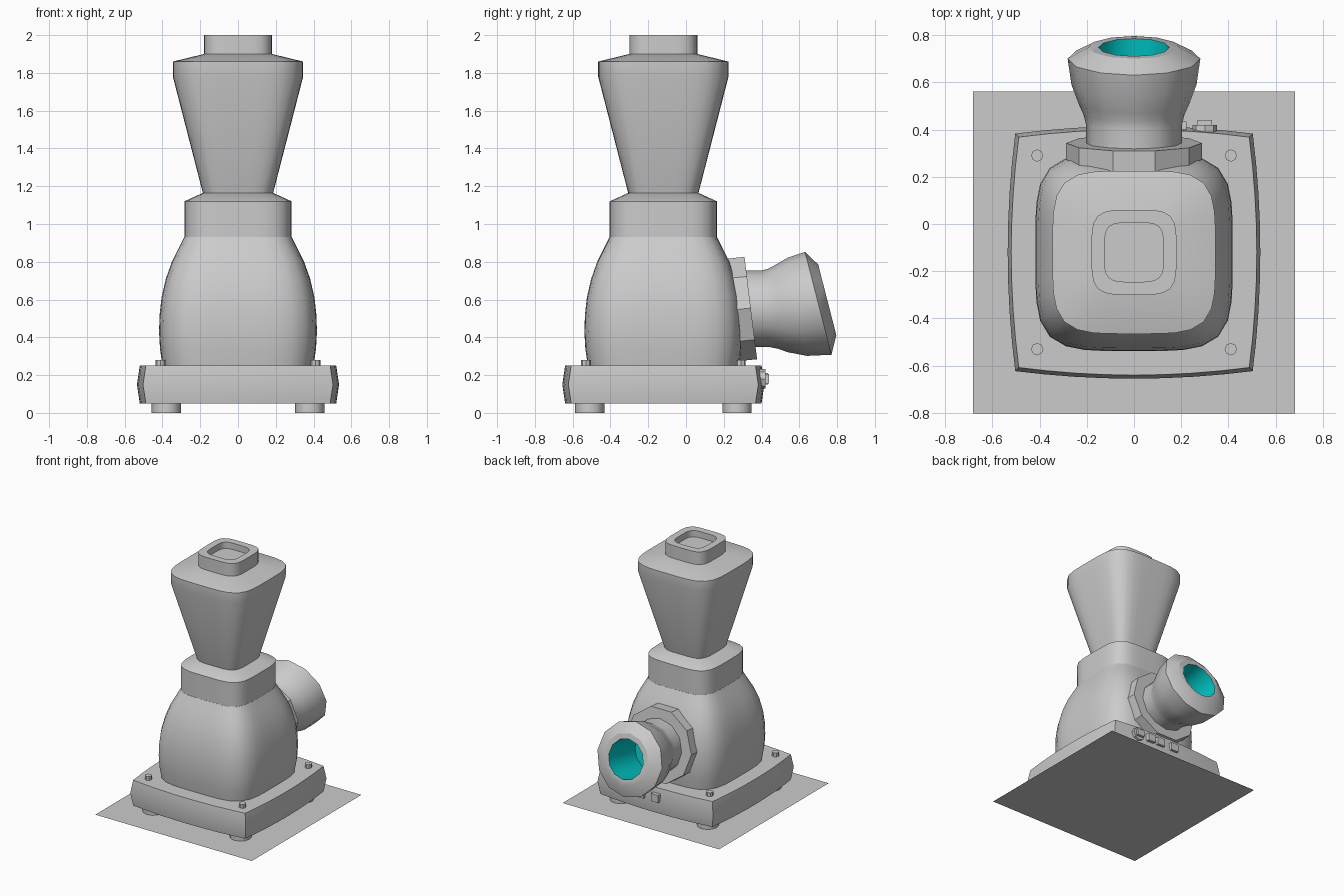
import bpy, bmesh, math
from mathutils import Vector, Matrix

cube = bpy.data.objects.get("Cube")
if cube:
    bpy.data.objects.remove(cube, do_unlink=True)

CY = -0.12  # depth of the machine's upright axis


def material(name, rgb):
    m = bpy.data.materials.new(name)
    m.use_nodes = True
    m.diffuse_color = (*rgb, 1)
    m.node_tree.nodes["Principled BSDF"].inputs["Base Color"].default_value = (*rgb, 1)
    return m


GREY = material("light grey", (0.6, 0.6, 0.6))
TEAL = material("teal", (0.0, 0.6, 0.6))


def finish(name, bm, mat=GREY, smooth=30, recalc=True):
    if recalc:
        bmesh.ops.recalc_face_normals(bm, faces=bm.faces)
    mesh = bpy.data.meshes.new(name)
    bm.to_mesh(mesh)
    bm.free()
    mesh.materials.append(mat)
    ob = bpy.data.objects.new(name, mesh)
    bpy.context.collection.objects.link(ob)
    if smooth:
        bpy.ops.object.select_all(action="DESELECT")
        ob.select_set(True)
        bpy.context.view_layer.objects.active = ob
        bpy.ops.object.shade_smooth_by_angle(angle=math.radians(smooth))
    return ob


def loft(name, rings, mat=GREY, start=True, end=True, smooth=31):
    """Skin a list of equal point rings, with optional end caps."""
    bm = bmesh.new()
    loops = [[bm.verts.new(p) for p in ring] for ring in rings]
    for a, b in zip(loops, loops[1:]):
        for i in range(len(a)):
            j = (i + 1) % len(a)
            bm.faces.new((a[i], a[j], b[j], b[i]))
    if start:
        bm.faces.new(loops[0][::-1])
    if end:
        bm.faces.new(loops[-1])
    return finish(name, bm, mat, smooth)


def squircle(r, z, power=4.4, n=40):
    pts = []
    for i in range(n):
        t = math.tau * i / n
        c, s = math.cos(t), math.sin(t)
        k = r / (abs(c) ** power + abs(s) ** power) ** (1 / power)
        pts.append((k * c, CY + k * s, z))
    return pts


def tower(name, profile):
    return loft(name, [squircle(r, z) for r, z in profile])


def tilted_ring(y, z, r, tilt, n=12):
    """Circle facing the back, its axis raised by tilt degrees."""
    a = math.radians(tilt)
    up = Vector((0, -math.sin(a), math.cos(a)))
    c = Vector((0, y, z))
    return [c + r * (math.cos(math.tau * i / n) * Vector((1, 0, 0))
                     + math.sin(math.tau * i / n) * up) for i in range(n)]


def cylinder(name, loc, r, depth, n=12, axis="Z"):
    bm = bmesh.new()
    rot = Matrix.Rotation(math.pi / 2, 4, "X") if axis == "Y" else Matrix()
    bmesh.ops.create_cone(bm, cap_ends=True, segments=n, radius1=r, radius2=r,
                          depth=depth, matrix=Matrix.Translation(loc) @ rot)
    return finish(name, bm, smooth=31)


def box(name, loc, size):
    bm = bmesh.new()
    bmesh.ops.create_cube(bm, size=1, matrix=Matrix.Translation(loc) @ Matrix.Diagonal((*size, 1)))
    return finish(name, bm, smooth=0)


# Ground sheet
bm = bmesh.new()
bmesh.ops.create_grid(bm, x_segments=1, y_segments=1, size=0.682,
                      matrix=Matrix.Translation((0, CY, 0)))
finish("ground_sheet", bm, smooth=0, recalc=False)


# Base block with bowed sides
def bowed_square(corner, bulge, z, steps=8):
    pts = []
    for side in range(4):
        rot = Matrix.Rotation(side * math.pi / 2, 3, "Z")
        for i in range(steps):
            t = 2 * i / steps - 1
            p = rot @ Vector((corner + bulge * (1 - t * t), corner * t, z))
            pts.append(p + Vector((0, CY, 0)))
    return pts


loft("base", [bowed_square(0.488, 0.032, 0.05), bowed_square(0.503, 0.032, 0.15),
              bowed_square(0.488, 0.032, 0.25)], smooth=20)

# Feet and corner bolts
for sx in (-1, 1):
    for sy in (-1, 1):
        tag = ("left" if sx > 0 else "right") + ("_back" if sy > 0 else "_front")
        cylinder("foot_" + tag, (sx * 0.38, CY + sy * 0.39, 0.03), 0.078, 0.06)
        cylinder("bolt_" + tag, (sx * 0.41, CY + sy * 0.41, 0.255), 0.026, 0.05, 8)

# Body, collar and hopper
tower("body", [(0.40, 0.25), (0.413, 0.34), (0.418, 0.43), (0.415, 0.52), (0.405, 0.61),
               (0.382, 0.71), (0.35, 0.80), (0.315, 0.87), (0.285, 0.93)])
tower("body_collar", [(0.284, 0.92), (0.284, 1.12), (0.185, 1.165)])
tower("hopper", [(0.185, 1.16), (0.345, 1.78), (0.345, 1.86), (0.18, 1.90)])
tower("hopper_cap", [(0.18, 1.89), (0.18, 2.0), (0.125, 2.0), (0.125, 1.95)])

# Spout flange, flared spout and coloured bore
loft("spout_flange", [tilted_ring(0.15, 0.535, 0.287, 7, 10),
                      tilted_ring(0.343, 0.555, 0.287, 7, 10)])
loft("spout", [tilted_ring(0.20, 0.552, 0.203, 3), tilted_ring(0.42, 0.552, 0.203, 5),
               tilted_ring(0.46, 0.551, 0.213, 7), tilted_ring(0.505, 0.551, 0.233, 9),
               tilted_ring(0.59, 0.562, 0.265, 11), tilted_ring(0.70, 0.58, 0.281, 14.4),
               tilted_ring(0.748, 0.598, 0.193, 14.4), tilted_ring(0.748, 0.598, 0.15, 14.4)],
     end=False)
bore = loft("spout_bore", [tilted_ring(0.748, 0.598, 0.15, 14.4),
                           tilted_ring(0.42, 0.53, 0.15, 8)], TEAL, start=False)
bore.data.flip_normals()

# Sockets on the back of the base
cylinder("power_socket", (0.30, 0.40, 0.18), 0.052, 0.04, 8, "Y")
box("power_plug", (0.30, 0.425, 0.18), (0.06, 0.03, 0.05))
for i, x in enumerate((0.19, 0.10, -0.03)):
    box("socket_%d" % (i + 1), (x, 0.41, 0.18), (0.065, 0.05, 0.06))
